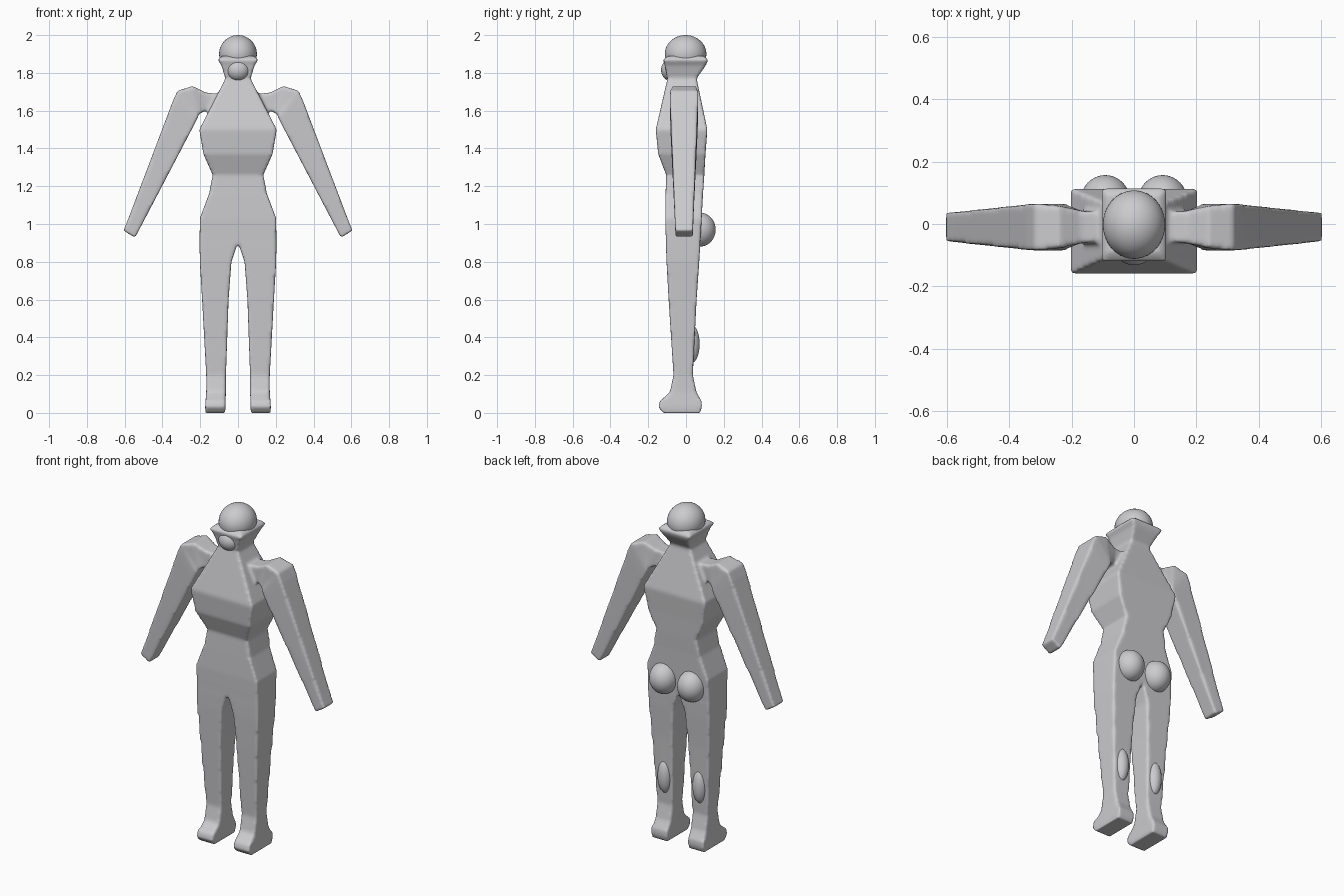
import bpy, bmesh
from mathutils import Vector

old = bpy.data.objects.get("Cube")
if old:
    bpy.data.objects.remove(old)

grey = bpy.data.materials.new("clay grey")
grey.use_nodes = True
grey.diffuse_color = (0.6, 0.6, 0.62, 1)
grey.node_tree.nodes["Principled BSDF"].inputs["Base Color"].default_value = (0.6, 0.6, 0.62, 1)


def loft(bm, rings):
    """Closed skin through a list of four-cornered rings."""
    loops = [[bm.verts.new(p) for p in ring] for ring in rings]
    faces = [bm.faces.new(loops[0]), bm.faces.new(loops[-1])]
    for a, b in zip(loops, loops[1:]):
        for i in range(4):
            j = (i + 1) % 4
            faces.append(bm.faces.new((a[i], a[j], b[j], b[i])))
    bmesh.ops.recalc_face_normals(bm, faces=faces)


def level(z, x0, x1, y0, y1):
    return [(x0, y0, z), (x1, y0, z), (x1, y1, z), (x0, y1, z)]


def ball(name, centre, radii):
    bpy.ops.mesh.primitive_uv_sphere_add(segments=40, ring_count=24, location=centre)
    ob = bpy.context.object
    ob.name = name
    ob.scale = radii
    bpy.ops.object.shade_smooth()
    ob.data.materials.append(grey)
    return ob


bm = bmesh.new()

# Torso, neck and flared jaw: height, half width, front, back
torso = [
    (0.90, 0.203, -0.106, 0.075), (1.03, 0.202, -0.110, 0.083),
    (1.16, 0.153, -0.108, 0.090), (1.26, 0.134, -0.105, 0.097),
    (1.37, 0.183, -0.147, 0.103), (1.50, 0.205, -0.160, 0.113),
    (1.77, 0.066, -0.098, 0.056), (1.84, 0.088, -0.112, 0.105),
    (1.87, 0.108, -0.122, 0.118), (1.89, 0.085, -0.095, 0.095)]
loft(bm, [level(z, -w, w, f, b) for z, w, f, b in torso])

# Legs and feet: height, inner side, outer side, front, back
leg = [
    (0.93, -0.01, 0.203, -0.106, 0.075), (0.89, 0.004, 0.203, -0.106, 0.075),
    (0.80, 0.035, 0.202, -0.103, 0.070), (0.60, 0.050, 0.190, -0.092, 0.056),
    (0.20, 0.064, 0.168, -0.066, 0.036), (0.11, 0.064, 0.168, -0.085, 0.055),
    (0.06, 0.066, 0.172, -0.140, 0.083), (0.03, 0.066, 0.174, -0.146, 0.084),
    (0.00, 0.068, 0.172, -0.120, 0.075)]

# Arms: upper edge x, z, lower edge x, z, half depth
arm = [
    (0.05, 1.685, 0.05, 1.600, 0.045), (0.17, 1.695, 0.17, 1.600, 0.052),
    (0.24, 1.730, 0.205, 1.585, 0.067), (0.32, 1.705, 0.215, 1.560, 0.075),
    (0.345, 1.65, 0.235, 1.520, 0.074), (0.58, 1.030, 0.502, 1.010, 0.049),
    (0.606, 0.965, 0.545, 0.928, 0.046)]
for s in (1, -1):
    loft(bm, [level(z, s * i, s * o, f, b) for z, i, o, f, b in leg])
    loft(bm, [[(s * x, -0.01 - d, z), (s * x, -0.01 + d, z),
               (s * u, -0.01 + d, v), (s * u, -0.01 - d, v)] for x, z, u, v, d in arm])

mesh = bpy.data.meshes.new("body")
bm.to_mesh(mesh)
bm.free()
mesh.materials.append(grey)
body = bpy.data.objects.new("body", mesh)
bpy.context.collection.objects.link(body)

# Fuse the body and soften its edges
fuse = body.modifiers.new("fuse", "REMESH")
fuse.mode = "VOXEL"
fuse.voxel_size = 0.009
fuse.use_smooth_shade = True
soft = body.modifiers.new("soften", "SMOOTH")
soft.factor = 0.5
soft.iterations = 5

# Head and muzzle
ball("head", (0, -0.002, 1.90), (0.1, 0.11, 0.1))
ball("muzzle", (0, -0.080, 1.815), (0.062, 0.052, 0.058))

# Buttocks and calves
for s, side in ((1, "left"), (-1, "right")):
    ball(side + "_buttock", (s * 0.092, 0.073, 0.97), (0.08, 0.084, 0.09))
    ball(side + "_calf", (s * 0.115, 0.030, 0.365), (0.042, 0.042, 0.10))
